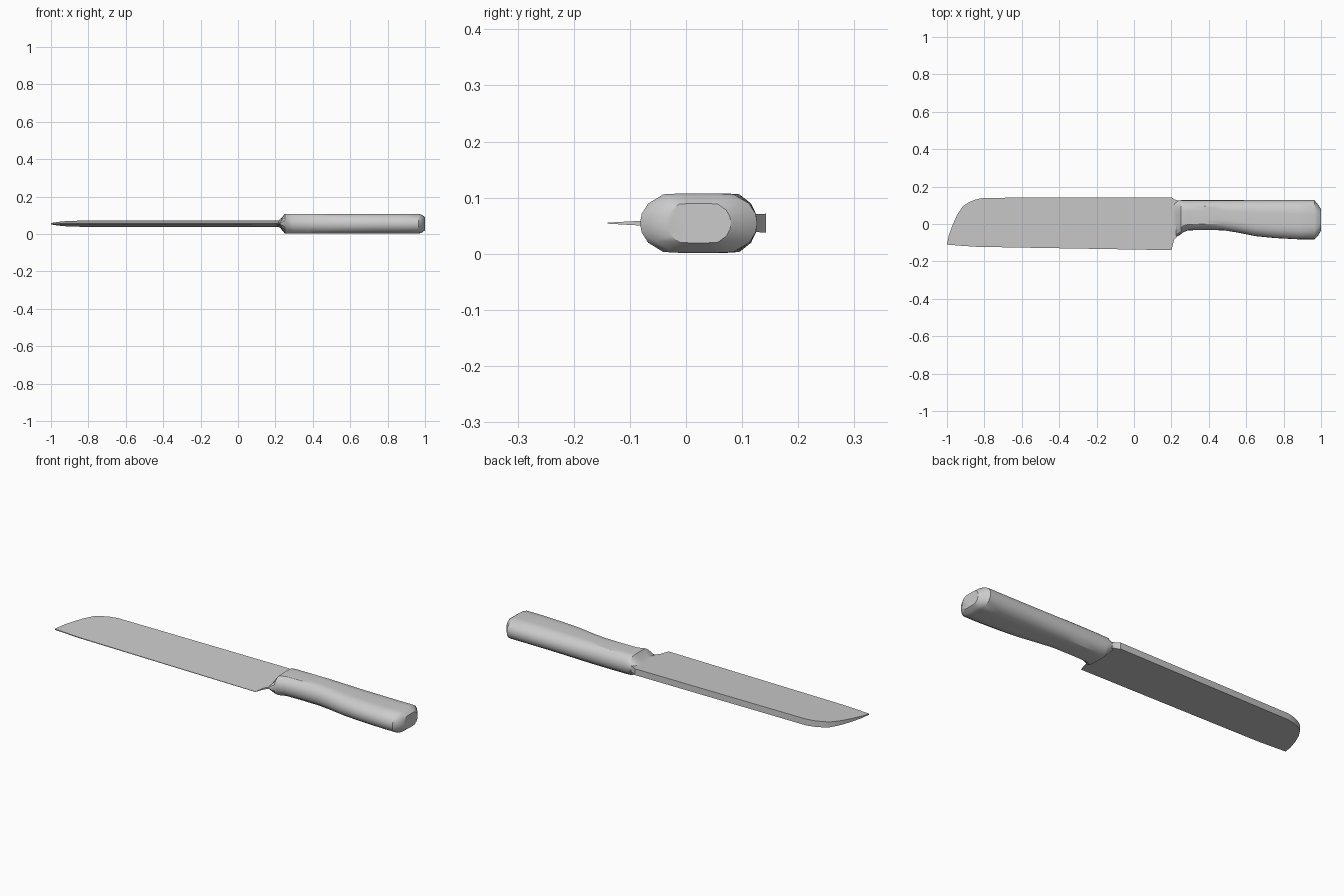
import bpy, bmesh

if "Cube" in bpy.data.objects:
    bpy.data.objects.remove(bpy.data.objects["Cube"])

ZC = 0.0545


def finish(name, bm, angle):
    bmesh.ops.recalc_face_normals(bm, faces=bm.faces)
    mesh = bpy.data.meshes.new(name)
    bm.to_mesh(mesh)
    bm.free()
    ob = bpy.data.objects.new(name, mesh)
    bpy.context.collection.objects.link(ob)
    bpy.ops.object.select_all(action='DESELECT')
    bpy.context.view_layer.objects.active = ob
    ob.select_set(True)
    bpy.ops.object.shade_smooth_by_angle(angle=angle)
    return ob


# Blade: flat outline given a wedge thickness from spine to cutting edge
outline = [(0.235, 0.125), (0.215, 0.132), (0.2, 0.143), (-0.805, 0.14),
           (-0.85, 0.13), (-0.885, 0.115), (-0.915, 0.095), (-0.945, 0.05),
           (-0.97, -0.005), (-0.99, -0.06), (-1.0, -0.11), (-0.93, -0.116),
           (-0.84, -0.122), (0.2, -0.14), (0.214, -0.085), (0.235, -0.06)]
bm = bmesh.new()
sides = []
for s in (1, -1):
    ring = [bm.verts.new((x, y, ZC + s * (0.0009 + 0.016 * (y + 0.14) / 0.283)))
            for x, y in outline]
    bm.faces.new(ring)
    sides.append(ring)
n = len(outline)
for i in range(n):
    j = (i + 1) % n
    bm.faces.new((sides[0][i], sides[0][j], sides[1][j], sides[1][i]))
finish("blade", bm, 0.5)

# Handle: rounded section lofted along x
# stations: x, lower y, upper y, half thickness
stations = [(0.208, -0.088, 0.128, 0.014), (0.225, -0.071, 0.126, 0.027),
            (0.25, -0.055, 0.127, 0.052), (0.265, -0.043, 0.127, 0.053),
            (0.29, -0.034, 0.127, 0.053), (0.38, -0.032, 0.127, 0.053),
            (0.48, -0.034, 0.127, 0.053), (0.55, -0.045, 0.127, 0.053),
            (0.65, -0.065, 0.127, 0.053), (0.75, -0.075, 0.127, 0.053),
            (0.88, -0.082, 0.127, 0.053), (0.965, -0.082, 0.127, 0.053),
            (0.982, -0.066, 0.106, 0.048), (1.0, -0.035, 0.08, 0.035)]
quarter = [(1.0, 0.0), (0.97, 0.32), (0.86, 0.66), (0.6, 0.97), (0.3, 1.0)]
half = quarter + [(0.0, 1.0)] + [(-u, v) for u, v in quarter[::-1]]
section = half + [(u, -v) for u, v in half[-2:0:-1]]
bm = bmesh.new()
rings = []
for x, lo, hi, t in stations:
    c, r = (lo + hi) / 2, (hi - lo) / 2
    ring = []
    for u, v in section:
        # the bolster thins toward the cutting edge like the blade
        taper = 1 if x >= 0.25 else 0.65 + 0.35 * u
        ring.append(bm.verts.new((x, c + r * u, ZC + t * v * taper)))
    rings.append(ring)
m = len(section)
for a, b in zip(rings, rings[1:]):
    for i in range(m):
        j = (i + 1) % m
        bm.faces.new((a[i], a[j], b[j], b[i]))
bm.faces.new(rings[0])
bm.faces.new(rings[-1])
finish("handle", bm, 0.6)
